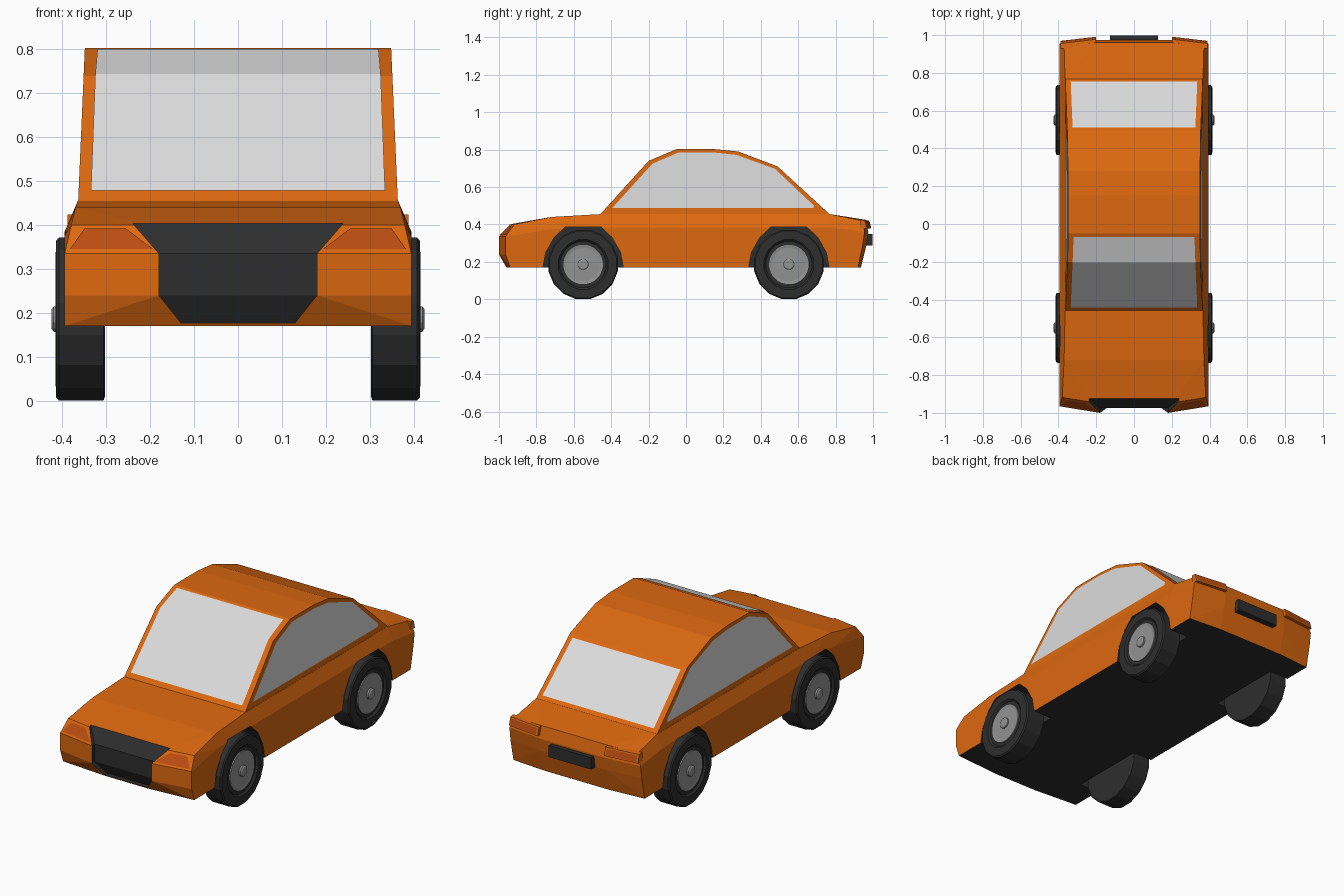
import bpy, bmesh, math

if "Cube" in bpy.data.objects:
    bpy.data.objects.remove(bpy.data.objects["Cube"])

def material(name, rgb):
    m = bpy.data.materials.new(name)
    m.diffuse_color = (*rgb, 1)
    m.use_nodes = True
    m.node_tree.nodes["Principled BSDF"].inputs["Base Color"].default_value = m.diffuse_color
    return m

ORANGE = material("orange paint", (0.72, 0.14, 0.005))
BLACK = material("black rubber", (0.027, 0.027, 0.027))
GLASS = material("pale glass", (0.72, 0.72, 0.72))
GREY = material("wheel grey", (0.29, 0.29, 0.29))
RED = material("lamp red", (0.5, 0.075, 0.006))

def finish(name, bm, mats):
    bmesh.ops.recalc_face_normals(bm, faces=bm.faces)
    me = bpy.data.meshes.new(name)
    bm.to_mesh(me)
    bm.free()
    for m in mats:
        me.materials.append(m)
    ob = bpy.data.objects.new(name, me)
    bpy.context.collection.objects.link(ob)
    return ob

def both(pts):
    return [(s * x, y, z) for x, y, z in pts for s in (-1, 1)]

def hull(name, pts, mats, index=0):
    bm = bmesh.new()
    for p in pts:
        bm.verts.new(p)
    bmesh.ops.convex_hull(bm, input=bm.verts)
    bmesh.ops.delete(bm, geom=[v for v in bm.verts if not v.link_faces], context='VERTS')
    bmesh.ops.dissolve_limit(bm, angle_limit=0.01, verts=bm.verts, edges=bm.edges)
    for f in bm.faces:
        f.material_index = index
    return finish(name, bm, mats)

def loft(name, rings, mats, index=0):
    bm = bmesh.new()
    rs = [[bm.verts.new(p) for p in r] for r in rings]
    n = len(rs[0])
    for a, b in zip(rs, rs[1:]):
        for i in range(n):
            j = (i + 1) % n
            bm.faces.new((a[i], a[j], b[j], b[i]))
    bm.faces.new(rs[0])
    bm.faces.new(rs[-1])
    for f in bm.faces:
        f.material_index = index
    return finish(name, bm, mats)

def plate(name, polys, mat, direction):
    """Flat painted detail; every polygon is turned to face the direction."""
    bm = bmesh.new()
    for p in polys:
        f = bm.faces.new([bm.verts.new(v) for v in p])
        f.normal_update()
        if sum(a * b for a, b in zip(f.normal, direction)) < 0:
            f.normal_flip()
    me = bpy.data.meshes.new(name)
    bm.to_mesh(me)
    bm.free()
    me.materials.append(mat)
    ob = bpy.data.objects.new(name, me)
    bpy.context.collection.objects.link(ob)

def boolean(ob, other, op):
    mod = ob.modifiers.new("cut", 'BOOLEAN')
    mod.operation, mod.solver, mod.object = op, 'EXACT', other
    bpy.context.view_layer.objects.active = ob
    bpy.ops.object.modifier_apply(modifier=mod.name)
    bpy.data.objects.remove(other, do_unlink=True)

PAINT = [ORANGE, BLACK]

# lower body
body = hull("car_body", both([
    (.395, -.94, .17), (.13, -.96, .17), (.395, .92, .17), (.2, .935, .17),
    (.395, -.965, .24), (.18, -1, .24), (.395, -.965, .335), (.18, -1, .335),
    (.38, -.918, .40), (.2, -.947, .40),
    (.395, -.72, .375), (.395, -.46, .385), (.395, .77, .385),
    (.37, -.72, .44), (.365, -.46, .455), (.365, .77, .455),
    (.395, .945, .29), (.2, .965, .29), (.395, .955, .36), (.2, .975, .36),
    (.37, .945, .42), (.2, .96, .425)]), PAINT)
for f in body.data.polygons:
    if f.normal.z < -0.9:
        f.material_index = 1

# cabin
def cabin_x(z):
    return 0.364 - 0.015 * (z - 0.455) / 0.345

ROOF = [(-.458, .455), (-.2, .74), (-.05, .803), (.15, .803), (.28, .79), (.49, .71), (.768, .455)]
cabin = hull("cabin", both([(cabin_x(z), y, z) for y, z in ROOF] +
                           [(.355, -.45, .40), (.355, .76, .40)]), PAINT)
boolean(body, cabin, 'UNION')

# wheel arches
ARCH = [(-.215, .1), (-.215, .17), (-.2, .25), (-.155, .33), (-.095, .387),
        (.095, .387), (.155, .33), (.2, .25), (.215, .17), (.215, .1)]
for s in (-1, 1):
    for cy in (-.55, .55):
        cutter = hull("arch_cutter", [(s * x, cy + y, z) for y, z in ARCH for x in (.28, .5)], PAINT, 1)
        boolean(body, cutter, 'DIFFERENCE')

# recessed grille
grille = loft("grille_cutter", [[(-w, -1.1, z), (w, -1.1, z), (w, y, z), (-w, y, z)]
              for w, z, y in ((.13, .177, -.94), (.18, .24, -.975), (.18, .335, -.975), (.245, .41, -.92))],
              PAINT, 1)
boolean(body, grille, 'DIFFERENCE')

# windscreen and rear window
def band(rows, dy):
    pts = [[(s * x, y + dy, z + .004) for s in (-1, 1)] for x, y, z in rows]
    return [(a[0], a[1], b[1], b[0]) for a, b in zip(pts, pts[1:])]

plate("windscreen", band([(.335, -.44, .475), (.325, -.2, .74), (.32, -.065, .7967)], -.003), GLASS, (0, -1, 1))
plate("rear_window", band([(.335, .752, .4697), (.325, .508, .6935)], .003), GLASS, (0, 1, 1))

# side windows
SIDE = [(-.395, .487), (-.18, .725), (-.04, .785), (.15, .785), (.27, .772), (.475, .698), (.685, .50), (.68, .487)]
for s, side in ((-1, "left"), (1, "right")):
    plate(side + "_window", [[(s * (cabin_x(z) + .003), y, z) for y, z in SIDE]], GLASS, (s, 0, 0))

    # headlight
    plate(side + "_headlight", [[(s * x, -1.004 + .163 * (x - .18) + .76 * (z - .335), z)
          for x, z in ((.383, .345), (.35, .392), (.255, .392), (.193, .345))]], RED, (0, -1, 0))

    # tail light housing with lens
    hull(side + "_tail_light_housing", [(s * x, y, z) for x, yo in ((.2, .99), (.388, .968))
         for y, z in ((.93, .378), (yo, .378), (yo - .012, .422), (.93, .424))], PAINT)
    plate(side + "_tail_light", [[(s * x, .993 - .117 * (x - .2) - .273 * (z - .378), z)
          for x, z in ((.21, .384), (.38, .384), (.38, .416), (.21, .416))]], RED, (0, 1, 0))

# rear plate
hull("rear_plate", both([(.128, y, z) for y in (.95, .998) for z in (.287, .35)]), [BLACK])

# wheels
def lathe(name, s, cy, profile, sides, mat):
    loft(name, [[(s * x, cy + r * math.sin((i + .5) * math.tau / sides),
                  .186 + r * math.cos((i + .5) * math.tau / sides)) for i in range(sides)]
                for x, r in profile], [mat])

for s, side in ((-1, "left"), (1, "right")):
    for cy, end in ((-.55, "front"), (.55, "rear")):
        n = f"{end}_{side}_"
        lathe(n + "tyre", s, cy, [(.303, .18), (.306, .189), (.408, .189), (.414, .182),
                                  (.416, .135), (.406, .125), (.406, .1)], 16, BLACK)
        lathe(n + "rim", s, cy, [(.404, .106), (.412, .106), (.409, .09), (.411, .032)], 24, GREY)
        lathe(n + "hub", s, cy, [(.408, .03), (.42, .03), (.425, .022)], 12, GREY)
